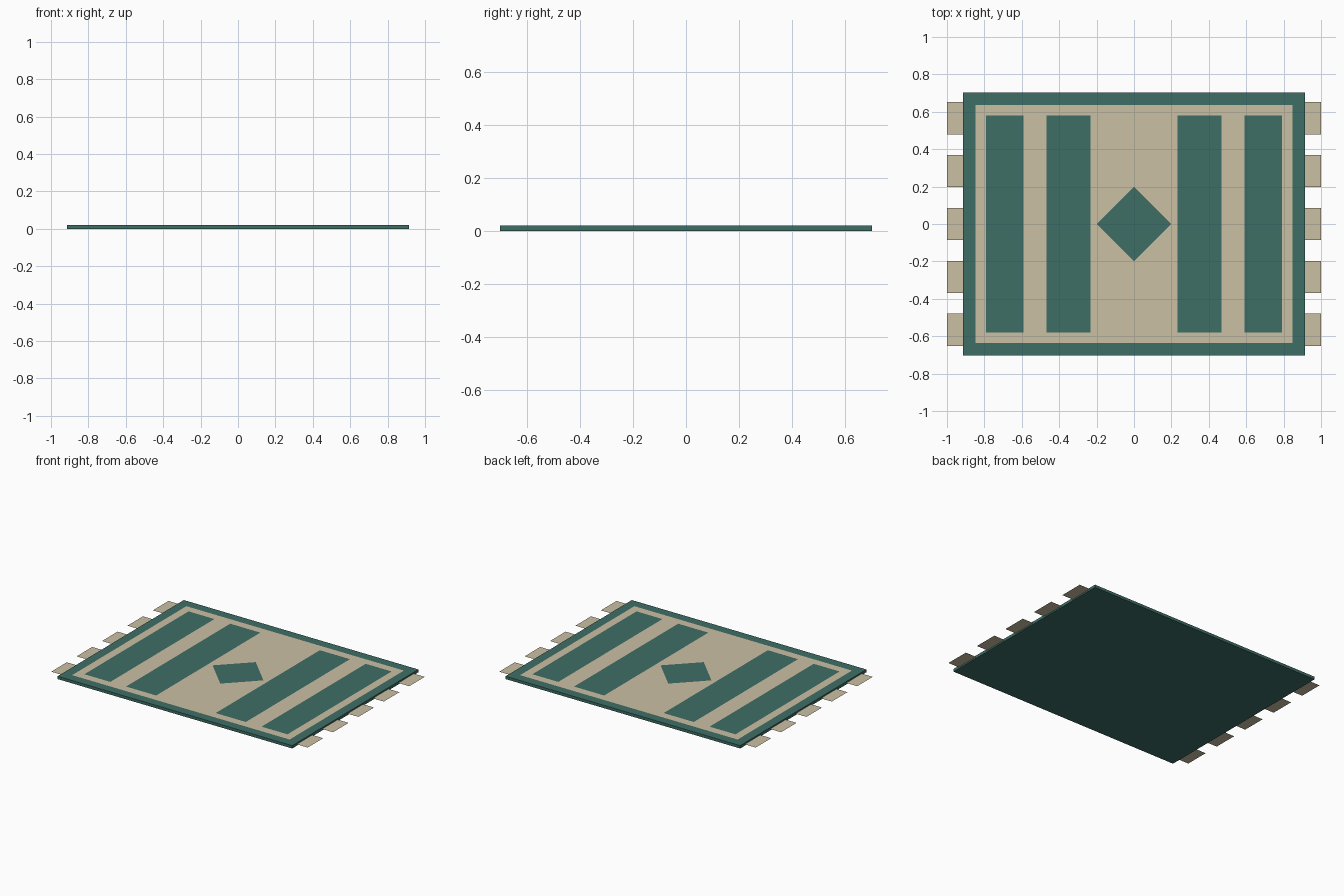
import bpy, bmesh
from mathutils import Vector

cube = bpy.data.objects.get("Cube")
if cube:
    bpy.data.objects.remove(cube, do_unlink=True)


def make_material(name, color):
    mat = bpy.data.materials.new(name)
    mat.use_nodes = True
    mat.diffuse_color = color
    mat.node_tree.nodes["Principled BSDF"].inputs["Base Color"].default_value = color
    return mat


green = make_material("deep green wool", (0.047, 0.156, 0.130, 1))
tan = make_material("tan wool", (0.597, 0.527, 0.366, 1))
GREEN, TAN = 0, 1

HALF_X, HALF_Y, HEIGHT = 0.915, 0.703, 0.02
BORDER, BAND = 0.094, 0.08
OUTER_STRIPE, INNER_STRIPE = (0.59, 0.741), (0.232, 0.467)
DIAMOND = 0.198


def add_object(name, bm, materials):
    mesh = bpy.data.meshes.new(name)
    bm.to_mesh(mesh)
    bm.free()
    for mat in materials:
        mesh.materials.append(mat)
    obj = bpy.data.objects.new(name, mesh)
    bpy.context.collection.objects.link(obj)
    return obj


def cut(bm, faces, point, normal):
    """Split the given faces along a plane and return the pieces."""
    geom = set(faces)
    for f in faces:
        geom.update(f.edges)
        geom.update(f.verts)
    result = bmesh.ops.bisect_plane(bm, geom=list(geom), dist=1e-5,
                                    plane_co=point, plane_no=normal)
    return [g for g in result["geom"] if isinstance(g, bmesh.types.BMFace)]


# Rug slab
bm = bmesh.new()
bmesh.ops.create_cube(bm, size=1)
bmesh.ops.scale(bm, vec=(2 * HALF_X, 2 * HALF_Y, HEIGHT), verts=bm.verts)
bmesh.ops.translate(bm, vec=(0, 0, HEIGHT / 2), verts=bm.verts)
bm.normal_update()
field = max(bm.faces, key=lambda f: f.calc_center_median().z)

# Green border, then tan band around the field
bmesh.ops.inset_region(bm, faces=[field], thickness=BORDER)
ring = bmesh.ops.inset_region(bm, faces=[field], thickness=BAND)["faces"]
for f in ring:
    f.material_index = TAN

# Stripes across the field
pieces = [field]
for x in (OUTER_STRIPE[0], INNER_STRIPE[1], INNER_STRIPE[0]):
    for side in (-1, 1):
        pieces = cut(bm, pieces, (side * x, 0, 0), (1, 0, 0))
middle = []
for f in pieces:
    x = abs(f.calc_center_median().x)
    striped = any(a < x < b for a, b in (OUTER_STRIPE, INNER_STRIPE))
    f.material_index = GREEN if striped else TAN
    if x < INNER_STRIPE[0]:
        middle.append(f)

# Central diamond
for sx in (-1, 1):
    for sy in (-1, 1):
        middle = cut(bm, middle, (sx * DIAMOND, 0, 0), Vector((sx, sy, 0)).normalized())
for f in middle:
    c = f.calc_center_bounds()
    f.material_index = GREEN if abs(c.x) + abs(c.y) < DIAMOND / 2 else TAN
add_object("rug", bm, [green, tan])

# Flat fringe tabs on both ends
for side, label in ((1, "left"), (-1, "right")):
    bm = bmesh.new()
    for i in range(-2, 3):
        tab = bmesh.ops.create_grid(bm, x_segments=1, y_segments=1, size=0.5)["verts"]
        bmesh.ops.scale(bm, vec=(1 - HALF_X, 0.173, 1), verts=tab)
        bmesh.ops.translate(bm, vec=(side * (1 + HALF_X) / 2, i * 0.283, HEIGHT / 2), verts=tab)
    add_object(label + "_fringe", bm, [tan])
